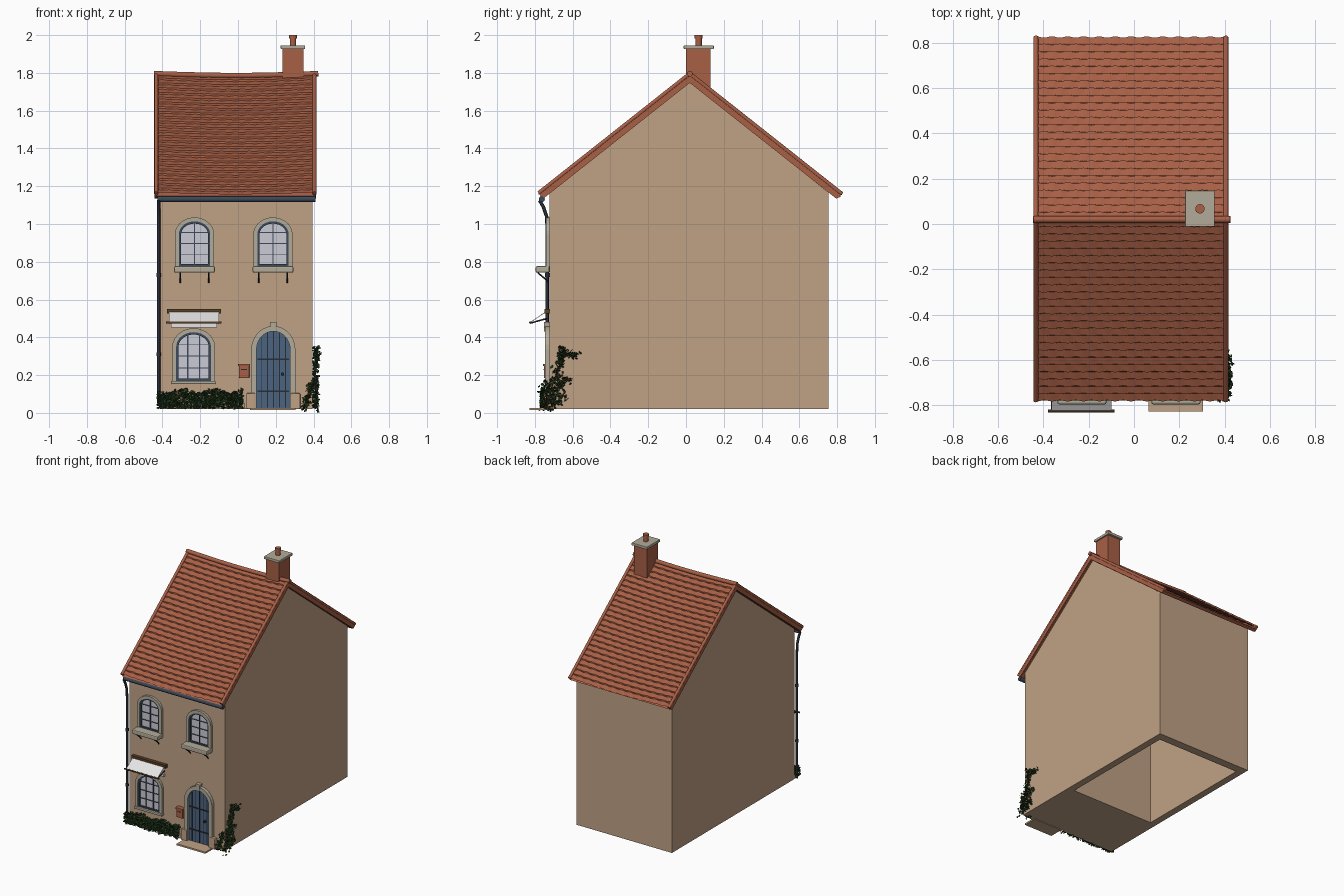
import bpy, bmesh, math, random
from mathutils import Vector

if "Cube" in bpy.data.objects:
    bpy.data.objects.remove(bpy.data.objects["Cube"])

random.seed(4)


def material(name, rgb):
    m = bpy.data.materials.new(name)
    m.diffuse_color = (*rgb, 1)
    m.use_nodes = True
    m.node_tree.nodes["Principled BSDF"].inputs["Base Color"].default_value = m.diffuse_color
    return m


PLASTER = material("tan plaster", (0.53, 0.36, 0.235))
TILE = material("terracotta", (0.39, 0.115, 0.06))
STONE = material("grey stone", (0.45, 0.41, 0.32))
BLUE = material("door blue", (0.07, 0.125, 0.22))
IRON = material("dark iron", (0.022, 0.026, 0.035))
FRAME = material("slate blue frame", (0.045, 0.065, 0.10))
GLASS = material("pale glass", (0.60, 0.60, 0.66))
CANVAS = material("white canvas", (0.78, 0.78, 0.78))
LEAF = material("leaf green", (0.016, 0.042, 0.012))
WOOD = material("brown wood", (0.10, 0.05, 0.018))

WX0, WX1, WY0, WY1 = -0.41, 0.395, -0.722, 0.755   # wall faces
RIDGE_Y, SLOPE = 0.02, 0.79


def mesh(name, verts, faces, mat):
    me = bpy.data.meshes.new(name)
    me.from_pydata([tuple(v) for v in verts], [], faces)
    bm = bmesh.new()
    bm.from_mesh(me)
    bmesh.ops.recalc_face_normals(bm, faces=bm.faces)
    bm.to_mesh(me)
    bm.free()
    me.materials.append(mat)
    ob = bpy.data.objects.new(name, me)
    bpy.context.collection.objects.link(ob)
    return ob


def extrude(name, base, offset, mat):
    """Closed prism from a planar outline and an offset vector."""
    n = len(base)
    top = [Vector(p) + Vector(offset) for p in base]
    faces = [list(range(n)), list(range(2 * n - 1, n - 1, -1))]
    faces += [[i, (i + 1) % n, n + (i + 1) % n, n + i] for i in range(n)]
    return mesh(name, list(base) + top, faces, mat)


def box(name, x0, x1, y0, y1, z0, z1, mat, bevel=0):
    ob = extrude(name, [(x0, y0, z0), (x1, y0, z0), (x1, y1, z0), (x0, y1, z0)],
                 (0, 0, z1 - z0), mat)
    if bevel:
        mod = ob.modifiers.new("soft edges", "BEVEL")
        mod.width, mod.segments = bevel, 2
    return ob


def tube(name, pts, r, mat, sides=8):
    """Round bar along a path."""
    pts = [Vector(p) for p in pts]
    verts, faces = [], []
    for i, p in enumerate(pts):
        d = (pts[min(i + 1, len(pts) - 1)] - pts[max(i - 1, 0)]).normalized()
        a = d.cross(Vector((1, 0, 0)) if abs(d.x) < 0.8 else Vector((0, 0, 1))).normalized()
        b = d.cross(a)
        for k in range(sides):
            t = 2 * math.pi * k / sides
            verts.append(p + r * (a * math.cos(t) + b * math.sin(t)))
    for i in range(len(pts) - 1):
        for k in range(sides):
            j = (k + 1) % sides
            faces.append([i * sides + k, i * sides + j, (i + 1) * sides + j, (i + 1) * sides + k])
    faces += [list(range(sides)), list(range(len(verts) - sides, len(verts)))]
    ob = mesh(name, verts, faces, mat)
    for f in ob.data.polygons:
        f.use_smooth = len(f.vertices) == 4
    return ob


def arch(cx, half, z0, spring, rise, y, n=14):
    arc = [(cx + half * math.cos(math.pi * i / n), y, spring + rise * math.sin(math.pi * i / n))
           for i in range(n + 1)]
    return [(cx + half, y, z0)] + arc + [(cx - half, y, z0)]


def arch_ring(name, cx, half, z0, spring, rise, width, y0, y1, mat):
    """Arched band open at the bottom."""
    out = arch(cx, half, z0, spring, rise, y0)
    inn = arch(cx, half - width, z0, spring, rise - width, y0)
    n = len(out)
    verts = out + inn + [(x, y1, z) for x, _, z in out + inn]
    faces = []
    for i in range(n - 1):
        for a, b in ((0, n), (n, 3 * n), (3 * n, 2 * n), (2 * n, 0)):
            faces.append([a + i, a + i + 1, b + i + 1, b + i])
    for i in (0, n - 1):
        faces.append([i, n + i, 3 * n + i, 2 * n + i])
    return mesh(name, verts, faces, mat)


# walls, hollowed from below behind a solid front part
walls = box("walls", WX0, WX1, WY0, WY1, 0.02, 1.145, PLASTER)
hollow = box("hollow_cutter", WX0 + 0.053, WX1 - 0.053, -0.245, 0.69, -0.1, 1.08, PLASTER)
hollow.hide_render = True
hollow.hide_set(True)
cut = walls.modifiers.new("hollow", "BOOLEAN")
cut.operation, cut.object, cut.solver = "DIFFERENCE", hollow, "EXACT"
extrude("gable", [(WX0, WY0, 1.145), (WX0, WY1, 1.145), (WX0, WY1, 1.165),
                  (WX0, RIDGE_Y, 1.755), (WX0, WY0, 1.165)], (WX1 - WX0, 0, 0), PLASTER)

# roof boards and rows of overlapping wavy tiles
for side, run, label in ((-1, 0.80, "front"), (1, 0.805, "back")):
    def at(d, h):
        return (RIDGE_Y + side * d, 1.795 - SLOPE * d + h)
    prof = [at(0, -0.018), at(run - 0.005, -0.018), at(run - 0.03, -0.048), at(0, -0.048)]
    extrude(label + "_roof_boards", [(-0.432, y, z) for y, z in prof], (0.838, 0, 0), TILE)
    rows, cols = 25, 72
    verts, faces = [], []
    for r in range(rows):
        for d, h in ((r / rows, -0.006), ((r + 1) / rows, 0.004)):
            for c in range(cols + 1):
                u = c / cols
                wave = math.cos(2 * math.pi * (12 * u + 0.5 * (r % 2)))
                y, z = at(run * d + (0.003 * wave if h > 0 else 0), h + 0.002 * wave)
                verts.append((-0.432 + 0.838 * u, y, z - 0.010 * math.sin(math.pi * u)))
    for r in range(2 * rows - 1):
        for c in range(cols):
            a = r * (cols + 1) + c
            faces.append([a, a + 1, a + cols + 2, a + cols + 1])
    mesh(label + "_roof_tiles", verts, faces, TILE)
    # verge tiles on both gable edges
    for x in (-0.433, 0.405):
        ends = [(x, *at(run * t / 12, 0.0)) for t in range(13)]
        tube(label + "_verge_tiles", ends, 0.011, TILE)
        board = [at(0, -0.002), at(run, -0.002), at(run - 0.028, -0.045), at(0, -0.045)]
        extrude(label + "_verge_board", [(x - 0.008, y, z) for y, z in board], (0.016, 0, 0), TILE)
tube("ridge_tiles", [(-0.445 + 0.87 * i / 10, RIDGE_Y,
                      1.796 - 0.010 * math.sin(math.pi * i / 10)) for i in range(11)], 0.015, TILE, 10)

# chimney
box("chimney_stack", 0.236, 0.346, 0.0, 0.13, 1.66, 1.93, TILE)
box("chimney_cap", 0.226, 0.356, -0.012, 0.147, 1.926, 1.946, STONE, 0.003)
tube("chimney_pot", [(0.291, 0.067, 1.94), (0.291, 0.067, 1.985)], 0.017, TILE, 14)
tube("chimney_pot_rim", [(0.291, 0.067, 1.982), (0.291, 0.067, 2.0)], 0.021, TILE, 14)

# gutter and downpipe
tube("gutter", [(-0.425, -0.763, 1.132), (0.41, -0.763, 1.132)], 0.016, FRAME, 10)
tube("downpipe", [(-0.42, -0.775, 1.125), (-0.42, -0.755, 1.09), (-0.42, -0.738, 1.04),
                  (-0.42, -0.735, 0.98), (-0.42, -0.735, 0.05)], 0.009, IRON)
for z in (0.3, 0.72):
    tube("pipe_clip", [(-0.42, -0.735, z), (-0.42, -0.735, z + 0.02)], 0.012, IRON)


def window(cx, z0, spring, rise, half, bars):
    """Arched window with stone surround, frame and glazing bars."""
    arch_ring("window_surround", cx, half, z0, spring, rise, 0.021, WY0 - 0.018, WY0 + 0.01, STONE)
    inner, top = half - 0.02, rise - 0.02
    extrude("window_glass", arch(cx, inner, z0, spring, top, WY0 - 0.003), (0, 0.006, 0), GLASS)
    arch_ring("window_frame", cx, inner, z0, spring, top, 0.013, WY0 - 0.012, WY0 + 0.005, FRAME)
    box("window_bottom_rail", cx - inner, cx + inner, WY0 - 0.012, WY0, z0, z0 + 0.013, FRAME)
    for k in range(bars):
        off = 2 * inner * ((k + 1) / (bars + 1) - 0.5)
        zt = spring + top * math.sqrt(1 - (off / inner) ** 2)
        box("vertical_bar", cx + off - 0.003, cx + off + 0.003, WY0 - 0.009, WY0, z0, zt - 0.004, FRAME)
    for k in range(3):
        z = z0 + (spring + top - z0) * (0.27 + 0.24 * k)
        box("cross_bar", cx - inner, cx + inner, WY0 - 0.009, WY0, z - 0.002, z + 0.002, FRAME)


# upper windows with stone sills on iron brackets
for cx in (-0.23, 0.185):
    window(cx, 0.775, 0.945, 0.09, 0.104, 1)
    box("window_sill", cx - 0.108, cx + 0.108, -0.796, WY0, 0.742, 0.777, STONE, 0.008)
    for s in (-0.075, 0.075):
        tube("sill_bracket", [(cx + s, -0.785, 0.742), (cx + s, -0.74, 0.705), (cx + s, -0.73, 0.69)],
             0.004, IRON, 6)
# lower window
window(-0.235, 0.168, 0.35, 0.098, 0.113, 2)
box("lower_sill", -0.352, -0.118, -0.75, WY0, 0.153, 0.17, STONE, 0.004)

# awning
box("awning_box", -0.375, -0.09, -0.748, WY0, 0.525, 0.55, WOOD)
extrude("awning_canvas", [(-0.365, -0.742, 0.533), (-0.10, -0.742, 0.533),
                          (-0.10, -0.823, 0.478), (-0.365, -0.823, 0.478)], (0, 0, 0.004), CANVAS)
tube("awning_bar", [(-0.38, -0.825, 0.478), (-0.087, -0.825, 0.478)], 0.006, WOOD)
box("awning_valance", -0.355, -0.11, -0.737, WY0, 0.453, 0.474, CANVAS)
for x in (-0.362, -0.103):
    tube("awning_arm", [(x, -0.735, 0.50), (x, -0.79, 0.485), (x, -0.823, 0.475)], 0.004, IRON, 6)

# door with planks, straps and stone surround
DX = 0.187
arch_ring("door_surround", DX, 0.117, 0.02, 0.335, 0.125, 0.028, WY0 - 0.025, WY0 + 0.01, STONE)
extrude("door_leaf", arch(DX, 0.09, 0.025, 0.335, 0.098, WY0 - 0.007), (0, 0.01, 0), BLUE)
for k in range(-2, 3):
    off = 0.032 * k
    zt = 0.335 + 0.096 * math.sqrt(1 - (off / 0.09) ** 2)
    box("plank_gap", DX + off - 0.0025, DX + off + 0.0025, WY0 - 0.009, WY0, 0.028, zt, IRON)
for z in (0.115, 0.285):
    box("door_strap", DX - 0.085, DX + 0.082, WY0 - 0.012, WY0, z - 0.004, z + 0.004, IRON)
tube("door_knob", [(0.236, WY0, 0.205), (0.236, WY0 - 0.025, 0.205)], 0.009, IRON, 10)
extrude("keystone", [(DX - 0.012, -0.752, 0.43), (DX + 0.012, -0.752, 0.43),
                     (DX + 0.018, -0.752, 0.48), (DX - 0.018, -0.752, 0.48)], (0, 0.03, 0), STONE)
for s in (-1, 1):
    x = DX + s * 0.118
    box("door_base_block", x - 0.025, x + 0.025, -0.752, WY0, 0.02, 0.105, PLASTER, 0.006)
box("doorstep", 0.063, 0.305, -0.828, WY0, 0.014, 0.026, PLASTER)

# low stones along the wall foot
for i in range(9):
    x = WX0 + 0.09 * i
    if x + 0.085 < 0.06 or x > 0.30:
        box("foot_stone", x, min(x + 0.085, WX1), -0.737, WY0, 0.02, 0.05 + 0.012 * (i % 2), PLASTER, 0.004)

# letter box
box("letter_box", 0.005, 0.06, -0.752, WY0, 0.185, 0.25, TILE, 0.003)
box("letter_box_lid", 0.001, 0.064, -0.758, WY0, 0.247, 0.26, TILE, 0.003)
box("letter_slot", 0.017, 0.048, -0.754, -0.75, 0.228, 0.233, IRON)


def leaves(name, centres):
    """Small randomly turned diamond leaves."""
    verts, faces = [], []
    for c in centres:
        a = Vector([random.gauss(0, 1) for _ in range(3)]).normalized()
        b = a.orthogonal().normalized()
        s = random.uniform(0.008, 0.013)
        n = len(verts)
        verts += [Vector(c) + v for v in (a * s, b * s * 0.75, -a * s, -b * s * 0.75)]
        faces.append([n, n + 1, n + 2, n + 3])
    return mesh(name, verts, faces, LEAF)


# hedge under the lower window
hedge = []
for _ in range(1300):
    x = random.uniform(-0.425, 0.025)
    top = 0.118 + 0.012 * math.sin(x * 37)
    hedge.append((x, random.uniform(-0.768, -0.728), random.uniform(0.025, top)))
leaves("hedge_leaves", hedge)

# ivy climbing around the right corner
paths = [[(0.41, -0.74, 0.02), (0.41, -0.71, 0.14), (0.412, -0.67, 0.25), (0.415, -0.65, 0.345)],
         [(0.412, -0.67, 0.25), (0.415, -0.64, 0.32), (0.413, -0.58, 0.30)],
         [(0.41, -0.71, 0.10), (0.41, -0.66, 0.15), (0.41, -0.63, 0.19)],
         [(0.41, -0.73, 0.05), (0.41, -0.68, 0.06), (0.41, -0.64, 0.11)],
         [(0.35, -0.74, 0.02), (0.37, -0.74, 0.09), (0.40, -0.735, 0.17)]]
spots = []
for i, path in enumerate(paths):
    tube("ivy_stem", path, 0.003, WOOD, 5)
    for p, q in zip(path, path[1:]):
        for _ in range(60 if i in (0, 4) else 32):
            c = Vector(p).lerp(Vector(q), random.random())
            spread = 0.017 if c.z < 0.2 else 0.012
            spots.append(c + Vector((random.gauss(0, 0.009), random.gauss(0, spread), random.gauss(0, 0.011))))
for s in spots:
    s.z = max(s.z, 0.013)
leaves("ivy_leaves", spots)
mesh("fallen_leaf", [(0.42, -0.755, 0.0), (0.432, -0.75, 0.004), (0.428, -0.738, 0.012), (0.416, -0.744, 0.008)],
     [[0, 1, 2, 3]], LEAF)
